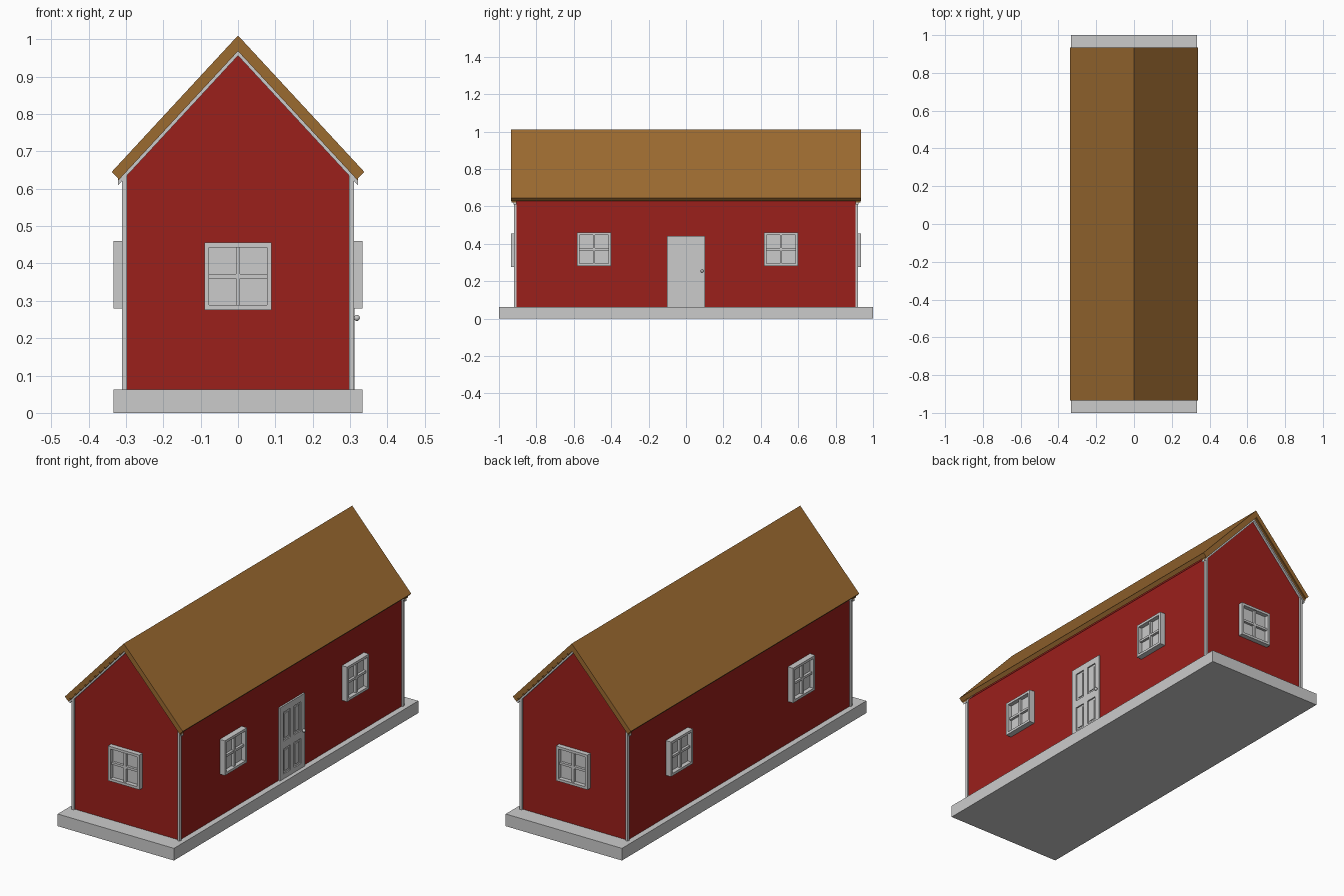
import bpy, bmesh, math
from mathutils import Matrix, Vector

if "Cube" in bpy.data.objects:
    bpy.data.objects.remove(bpy.data.objects["Cube"])


def material(name, rgb):
    m = bpy.data.materials.new(name)
    m.diffuse_color = (*rgb, 1)
    m.use_nodes = True
    m.node_tree.nodes["Principled BSDF"].inputs["Base Color"].default_value = m.diffuse_color
    return m


RED = material("red_paint", (0.33, 0.014, 0.011))
BROWN = material("brown_roof", (0.33, 0.145, 0.03))


def finish(name, bm, mat=None, matrix=None):
    bmesh.ops.recalc_face_normals(bm, faces=bm.faces)
    me = bpy.data.meshes.new(name)
    bm.to_mesh(me)
    bm.free()
    ob = bpy.data.objects.new(name, me)
    bpy.context.collection.objects.link(ob)
    if mat:
        me.materials.append(mat)
    if matrix:
        ob.matrix_world = matrix
    return ob


def boxes(name, spans, mat=None, matrix=None):
    """Each span is (x0, x1, y0, y1, z0, z1)."""
    bm = bmesh.new()
    for x0, x1, y0, y1, z0, z1 in spans:
        m = (Matrix.Translation(((x0 + x1) / 2, (y0 + y1) / 2, (z0 + z1) / 2))
             @ Matrix.Diagonal((x1 - x0, y1 - y0, z1 - z0, 1)))
        bmesh.ops.create_cube(bm, size=1, matrix=m)
    return finish(name, bm, mat, matrix)


def extrude_y(name, profile, y0, y1, mat=None):
    """Extrude an x-z profile along y."""
    bm = bmesh.new()
    face = bm.faces.new([bm.verts.new((x, y0, z)) for x, z in profile])
    ext = bmesh.ops.extrude_face_region(bm, geom=[face])
    verts = [g for g in ext["geom"] if isinstance(g, bmesh.types.BMVert)]
    bmesh.ops.translate(bm, verts=verts, vec=(0, y1 - y0, 0))
    return finish(name, bm, mat)


BASE_Z = 0.063
WALL_X, WALL_Y = 0.303, 0.91
SLOPE = 1.08


def chevron(top, bottom, reach, tip):
    """Inverted V band; reach and tip are the lower and upper edge half widths."""
    half = [(0, top), (tip, top - SLOPE * tip), (reach, bottom - SLOPE * reach), (0, bottom)]
    return half + [(-x, z) for x, z in half[2:0:-1]]


# Foundation slab and house body
boxes("foundation", [(-0.333, 0.333, -1, 1, 0, BASE_Z)])
eave = 0.965 - SLOPE * WALL_X
extrude_y("walls", [(-WALL_X, BASE_Z), (WALL_X, BASE_Z), (WALL_X, eave),
                    (0, 0.965), (-WALL_X, eave)], -WALL_Y, WALL_Y, RED)

# Roof with brown verge boards and grey rake trim at both gables
extrude_y("roof", chevron(1.01, 0.976, 0.322, 0.338), -0.935, 0.935, BROWN)
for s, side in ((-1, "front"), (1, "back")):
    extrude_y(side + "_verge_board", chevron(0.977, 0.968, 0.321, 0.321),
              s * 0.905, s * 0.932, BROWN)
    extrude_y(side + "_rake_trim", chevron(0.968, 0.956, 0.321, 0.321),
              s * 0.905, s * 0.922)

# Corner boards
for sx in (-1, 1):
    for sy in (-1, 1):
        xs = sorted((sx * 0.297, sx * 0.31))
        ys = sorted((sy * 0.906, sy * 0.92))
        boxes("corner_board", [(*xs, *ys, BASE_Z, 0.638)])


def facing(x, y, z, angle):
    """Local -y points outward for wall fittings."""
    return Matrix.Translation((x, y, z)) @ Matrix.Rotation(angle, 4, "Z")


# Four-pane windows: frame, muntins and set-back panes
def window(name, matrix):
    r, f, d = 0.09, 0.013, -0.03
    boxes(name, [(-r, r, d, 0.005, r - f, r), (-r, r, d, 0.005, -r, -r + f),
                 (-r, -r + f, d, 0.005, -r + f, r - f),
                 (r - f, r, d, 0.005, -r + f, r - f),
                 (-0.006, 0.006, -0.022, 0, -r + f, r - f),
                 (-r + f, r - f, -0.021, 0, -0.006, 0.006),
                 (-r + f, r - f, -0.008, 0.003, -r + f, r - f)],
          None, matrix)


window("front_window", facing(0, -0.905, 0.366, 0))
window("back_window", facing(0, 0.905, 0.366, math.pi))
for y in (-0.492, 0.508):
    window("right_window", facing(WALL_X, y, 0.37, math.pi / 2))
    window("left_window", facing(-WALL_X, y, 0.37, -math.pi / 2))

# Panelled door: stiles, rails, recessed back and raised panels
w, h, d = 0.102, 0.378, -0.009
rows = ((0.025, 0.155), (0.195, 0.345))
cols = ((-0.072, -0.014), (0.014, 0.072))
door = [(-w, w, -0.002, 0.005, 0, h),
        (-w, -0.072, d, 0, 0, h), (0.072, w, d, 0, 0, h), (-0.014, 0.014, d, 0, 0, h)]
for x0, x1 in cols:
    for z0, z1 in ((0, 0.025), (0.155, 0.195), (0.345, h)):
        door.append((x0, x1, d, 0, z0, z1))
    for z0, z1 in rows:
        door.append((x0 + 0.012, x1 - 0.012, -0.006, 0, z0 + 0.012, z1 - 0.012))
door_at = facing(WALL_X, 0, BASE_Z, math.pi / 2)
boxes("door", door, None, door_at)

# Door knob on a short stem
bm = bmesh.new()
bmesh.ops.create_uvsphere(bm, u_segments=16, v_segments=10, radius=0.008,
                          matrix=Matrix.Translation((0.086, -0.015, 0.191)))
bmesh.ops.create_cone(bm, cap_ends=True, segments=12, radius1=0.004, radius2=0.004, depth=0.01,
                      matrix=Matrix.Translation((0.086, -0.008, 0.191))
                      @ Matrix.Rotation(math.pi / 2, 4, "X"))
for face in bm.faces:
    face.smooth = len(face.verts) < 5
finish("door_knob", bm, None, door_at)
